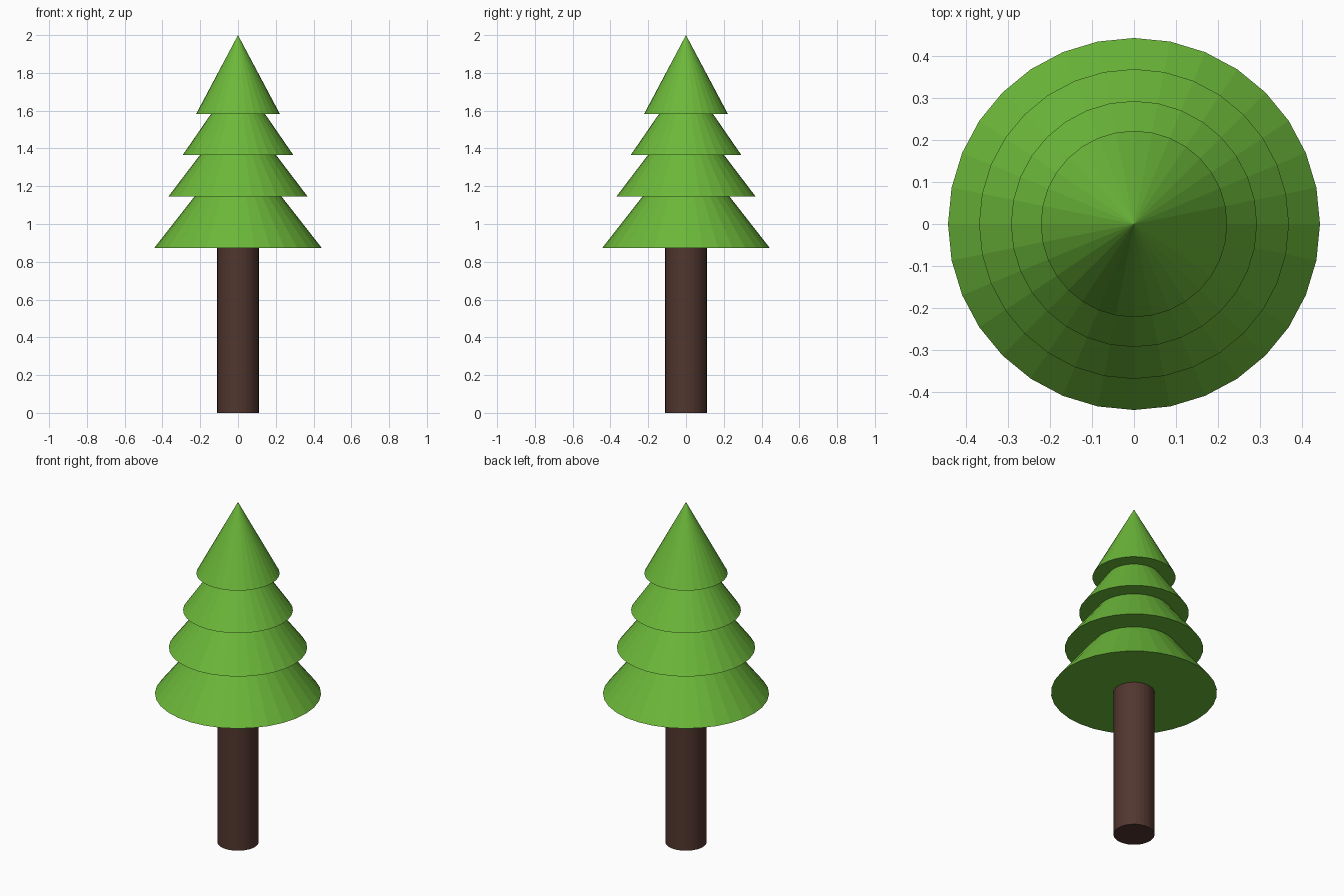
import bpy

if "Cube" in bpy.data.objects:
    bpy.data.objects.remove(bpy.data.objects["Cube"])

SIDES = 32


def material(name, rgb):
    m = bpy.data.materials.new(name)
    m.diffuse_color = (*rgb, 1.0)
    m.use_nodes = True
    m.node_tree.nodes["Principled BSDF"].inputs["Base Color"].default_value = m.diffuse_color
    return m


green = material("leaf green", (0.15, 0.48, 0.042))
brown = material("bark brown", (0.084, 0.037, 0.028))


def cone(name, r_base, r_top, z_base, z_top, mat):
    bpy.ops.mesh.primitive_cone_add(
        vertices=SIDES, radius1=r_base, radius2=r_top,
        depth=z_top - z_base, location=(0, 0, (z_base + z_top) / 2))
    ob = bpy.context.object
    ob.name = name
    ob.data.materials.append(mat)
    return ob


# Trunk, standing on the ground and meeting the lowest tier
cone("trunk", 0.11, 0.11, 0.0, 0.88, brown)

# Foliage tiers from bottom to top: base radius, base height, apex height
tiers = [
    (0.443, 0.874, 1.44),
    (0.369, 1.145, 1.63),
    (0.293, 1.365, 1.79),
    (0.222, 1.582, 2.00),
]
for i, (r, z0, z1) in enumerate(tiers, 1):
    cone(f"foliage_tier_{i}", r, 0.0, z0, z1, green)
